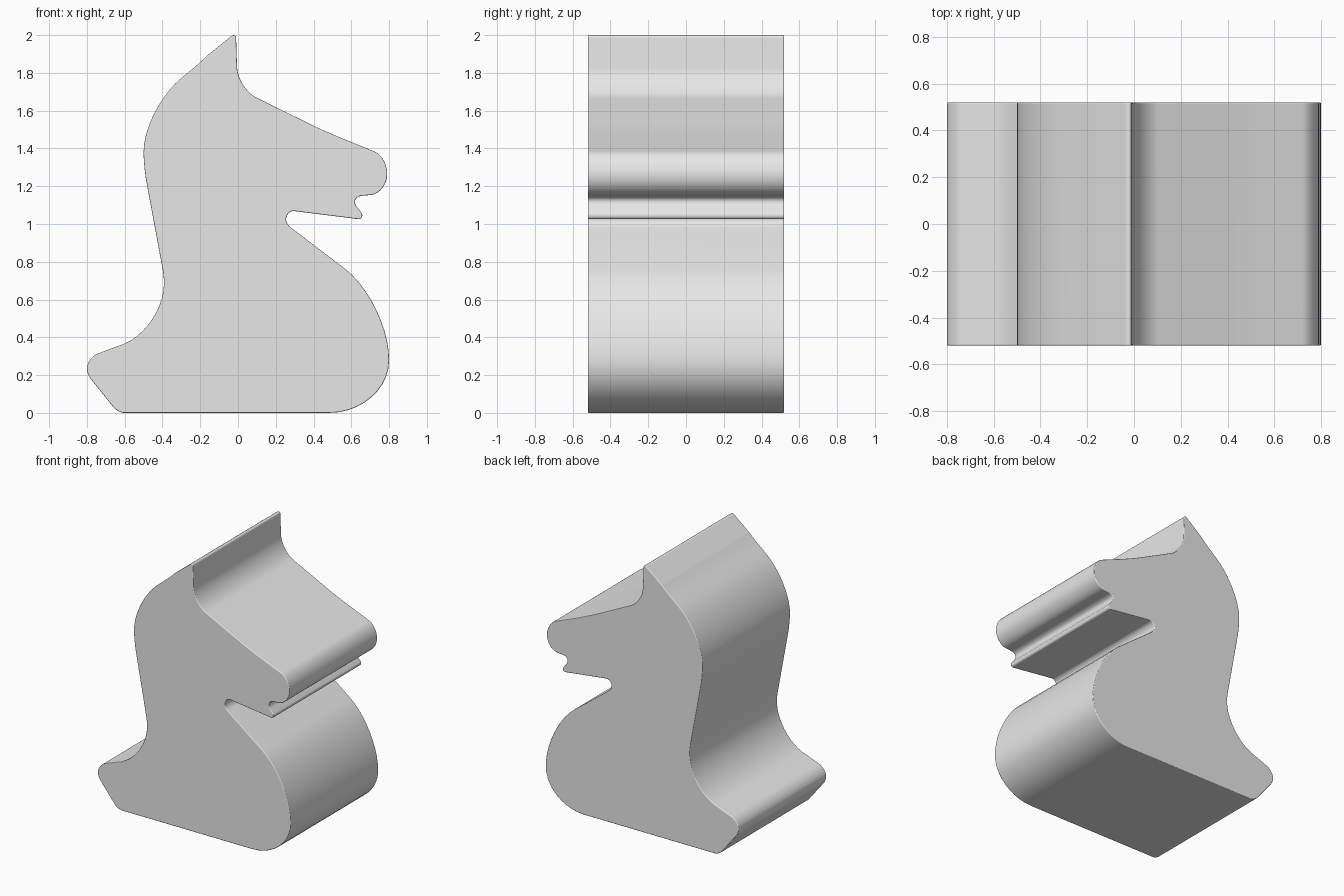
import bpy
import bmesh
import math
from mathutils import Vector

HALF_DEPTH = 0.52
STEPS = 10          # points per rounded corner
HANDLE = 0.55       # handle fraction that gives a near circular corner
RIM = 0.006         # soft rim on both flat sides

cube = bpy.data.objects.get("Cube")
if cube:
    bpy.data.objects.remove(cube, do_unlink=True)

# Each rounded corner: start, corner, end (x, z); straight lines join them
CORNERS = [
    ((0.48, 0), (0.8, 0), (0.8, 0.28)),                # base front
    ((0.8, 0.28), (0.8, 0.58), (0.57, 0.76)),          # chest
    ((0.275, 0.985), (0.25, 1.005), (0.255, 1.03)),    # throat, lower
    ((0.255, 1.03), (0.262, 1.075), (0.3, 1.068)),     # throat, upper
    ((0.635, 1.026), (0.665, 1.02), (0.657, 1.055)),   # lower lip
    ((0.632, 1.087), (0.61, 1.11), (0.622, 1.13)),     # mouth, lower
    ((0.622, 1.13), (0.63, 1.148), (0.66, 1.15)),      # mouth, upper
    ((0.7, 1.153), (0.785, 1.16), (0.79, 1.26)),       # nose, lower
    ((0.79, 1.26), (0.795, 1.355), (0.72, 1.385)),     # nose, upper
    ((0.56, 1.45), (0.48, 1.482), (0.4, 1.52)),        # bridge
    ((0.1, 1.668), (0, 1.715), (-0.005, 1.83)),        # forehead
    ((-0.01, 1.983), (-0.012, 2.022), (-0.047, 1.985)),  # ear tip
    ((-0.16, 1.895), (-0.2, 1.855), (-0.24, 1.822)),   # crest
    ((-0.3, 1.772), (-0.5, 1.61), (-0.5, 1.38)),       # mane
    ((-0.5, 1.38), (-0.5, 1.31), (-0.486, 1.23)),      # neck
    ((-0.4, 0.765), (-0.39, 0.715), (-0.392, 0.68)),   # lower neck
    ((-0.392, 0.68), (-0.395, 0.455), (-0.6, 0.367)),  # back
    ((-0.74, 0.315), (-0.8, 0.29), (-0.8, 0.235)),     # tail, upper
    ((-0.8, 0.235), (-0.8, 0.205), (-0.78, 0.18)),     # tail, lower
    ((-0.66, 0.03), (-0.635, 0), (-0.6, 0)),           # base back
]


def rounded(start, corner, end):
    """Sample one rounded corner as a cubic curve."""
    a, c, d = Vector(start), Vector(corner), Vector(end)
    h1, h2 = a.lerp(c, HANDLE), d.lerp(c, HANDLE)
    points = []
    for i in range(STEPS + 1):
        t = i / STEPS
        s = 1 - t
        points.append(a * s**3 + h1 * 3 * s * s * t + h2 * 3 * s * t * t + d * t**3)
    return points


def outline():
    """Join all corners into one closed profile without doubled points."""
    points = []
    for corner in CORNERS:
        for p in rounded(*corner):
            if not points or (p - points[-1]).length > 0.001:
                points.append(p)
    return points


def flat_material(name, colour):
    mat = bpy.data.materials.new(name)
    mat.use_nodes = True
    mat.diffuse_color = colour
    mat.node_tree.nodes["Principled BSDF"].inputs["Base Color"].default_value = colour
    return mat


# Extrude the horse head profile from front to back
bm = bmesh.new()
front = bm.faces.new([bm.verts.new((p.x, -HALF_DEPTH, p.y)) for p in outline()])
result = bmesh.ops.extrude_face_region(bm, geom=[front], use_keep_orig=True)
moved = [v for v in result["geom"] if isinstance(v, bmesh.types.BMVert)]
bmesh.ops.translate(bm, verts=moved, vec=(0, 2 * HALF_DEPTH, 0))
bmesh.ops.recalc_face_normals(bm, faces=bm.faces)

# Soften the rims of the two flat sides
rims = [e for e in bm.edges if abs(e.verts[0].co.y - e.verts[1].co.y) < HALF_DEPTH]
bmesh.ops.bevel(bm, geom=rims, offset=RIM, segments=3, profile=0.5,
                affect='EDGES', clamp_overlap=False)

mesh = bpy.data.meshes.new("horse_head_block")
bm.to_mesh(mesh)
bm.free()
block = bpy.data.objects.new("horse_head_block", mesh)
bpy.context.collection.objects.link(block)
mesh.materials.append(flat_material("light grey", (0.8, 0.8, 0.8, 1)))

# Smooth curves, flat sides
bpy.ops.object.select_all(action='DESELECT')
block.select_set(True)
bpy.context.view_layer.objects.active = block
bpy.ops.object.shade_smooth_by_angle(angle=math.radians(35))
normals = block.modifiers.new("flat_sides", 'WEIGHTED_NORMAL')
normals.keep_sharp = True
